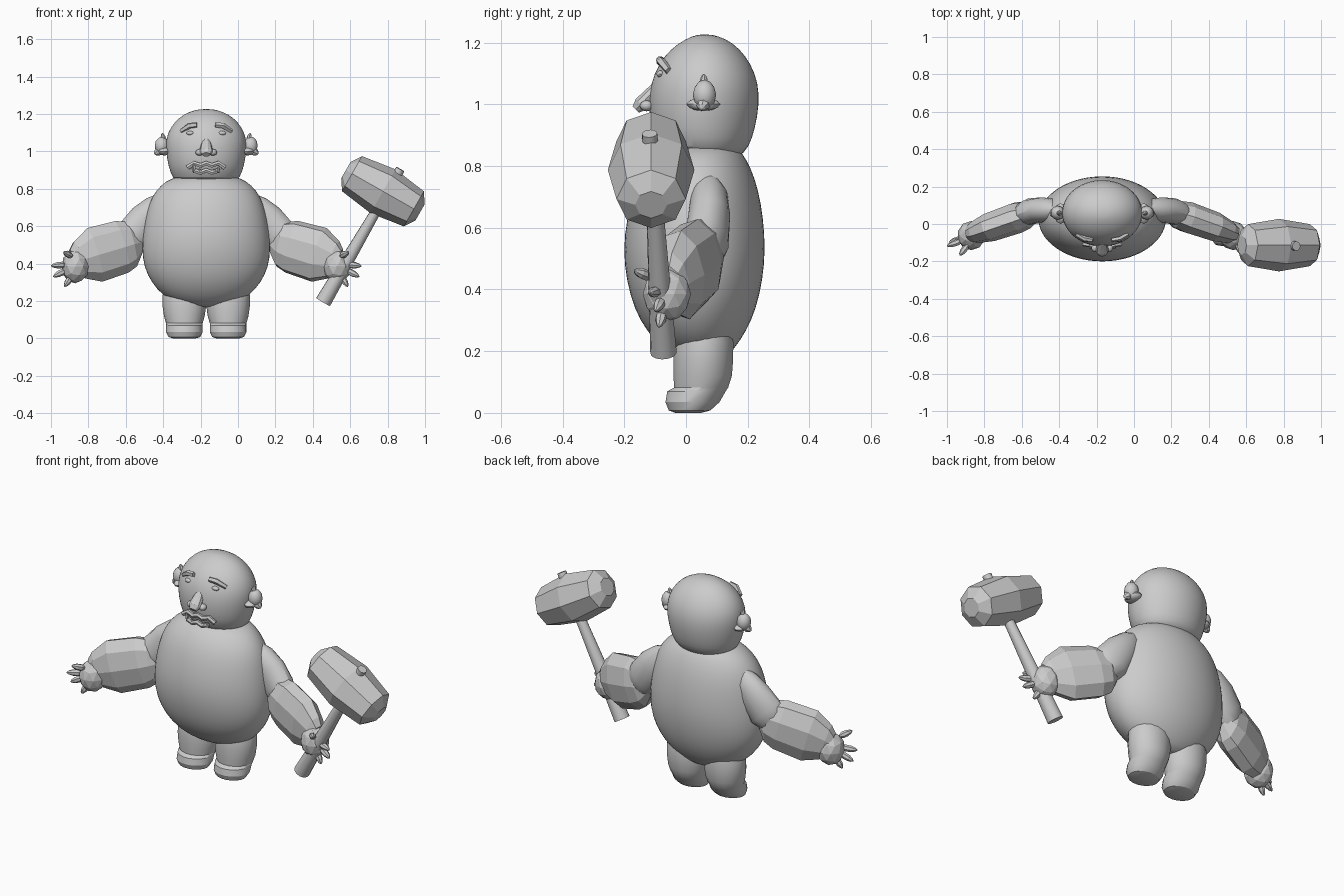
import bpy, bmesh, math
from mathutils import Vector

if "Cube" in bpy.data.objects:
    bpy.data.objects.remove(bpy.data.objects["Cube"])

CX = -0.17  # the figure stands left of centre, the mallet balances it
grey = bpy.data.materials.new("plain_grey")
grey.diffuse_color = (0.6, 0.6, 0.6, 1)
grey.use_nodes = True
grey.node_tree.nodes["Principled BSDF"].inputs["Base Color"].default_value = grey.diffuse_color


def finish(name, bm, smooth=None, subdiv=0):
    bmesh.ops.recalc_face_normals(bm, faces=bm.faces)
    me = bpy.data.meshes.new(name)
    bm.to_mesh(me)
    bm.free()
    me.materials.append(grey)
    ob = bpy.data.objects.new(name, me)
    bpy.context.collection.objects.link(ob)
    if subdiv:
        m = ob.modifiers.new("round", 'SUBSURF')
        m.levels = m.render_levels = subdiv
    if smooth:
        bpy.ops.object.select_all(action='DESELECT')
        ob.select_set(True)
        bpy.context.view_layer.objects.active = ob
        bpy.ops.object.shade_smooth_by_angle(angle=math.radians(smooth))
    return ob


def skin(name, rings, **kw):
    """Join closed rings of points and cap both ends."""
    bm = bmesh.new()
    vs = [[bm.verts.new(p) for p in r] for r in rings]
    n = len(vs[0])
    for a, b in zip(vs, vs[1:]):
        for i in range(n):
            j = (i + 1) % n
            bm.faces.new((a[i], a[j], b[j], b[i]))
    bm.faces.new(vs[0])
    bm.faces.new(vs[-1])
    return finish(name, bm, **kw)


def stack(name, x, rows, n=28, **kw):
    """Level oval rings: rows of (z, half width, y front, y back)."""
    rings = []
    for z, rx, f, b in rows:
        rings.append([(x + rx * math.cos(t), (f + b) / 2 + (b - f) / 2 * math.sin(t), z)
                      for t in (2 * math.pi * i / n for i in range(n))])
    return skin(name, rings, **kw)


def tube(name, pts, n=8, turn=0.0, **kw):
    """Oval rings along a path: pts of (x, y, z, side radius, up radius)."""
    ps = [Vector(p[:3]) for p in pts]
    rings = []
    for k, p in enumerate(pts):
        d = (ps[min(k + 1, len(ps) - 1)] - ps[max(k - 1, 0)]).normalized()
        side = d.cross(Vector((0, 0, 1)))
        side = side.normalized() if side.length > 0.05 else Vector((1, 0, 0))
        up = side.cross(d)
        rings.append([ps[k] + side * p[3] * math.cos(t) + up * p[4] * math.sin(t)
                      for t in (turn + 2 * math.pi * i / n for i in range(n))])
    return skin(name, rings, **kw)


def spike(name, base, tip, r, n=7):
    """Rounded claw or tooth."""
    a, b = Vector(base), Vector(tip)
    rows = [(*a.lerp(b, t), r * s, r * s) for t, s in
            ((0, .5), (.25, 1), (.6, .95), (.88, .55), (1, .12))]
    return tube(name, rows, n=n)


def ball(name, loc, rad, sub=2, smooth=30):
    bm = bmesh.new()
    bmesh.ops.create_icosphere(bm, subdivisions=sub, radius=1)
    for v in bm.verts:
        v.co = Vector([c + k * r for c, k, r in zip(loc, v.co, rad)])
    return finish(name, bm, smooth=smooth)


# Torso
stack("body", CX, [
    (.165, .07, .0, .11), (.19, .16, -.05, .14), (.23, .235, -.10, .175),
    (.30, .295, -.152, .215), (.38, .335, -.183, .24), (.48, .347, -.203, .257),
    (.58, .338, -.202, .257), (.68, .320, -.182, .245), (.76, .292, -.155, .225),
    (.82, .245, -.115, .198), (.86, .185, -.07, .17), (.872, .1, -.02, .13)],
    subdiv=1, smooth=30)

# Head
stack("head", CX, [
    (.82, .14, -.03, .17), (.86, .183, -.09, .205), (.92, .203, -.115, .225),
    (1.0, .217, -.123, .239), (1.07, .217, -.115, .235), (1.13, .192, -.09, .212),
    (1.18, .148, -.05, .175), (1.213, .092, .0, .13), (1.227, .03, .04, .08)],
    subdiv=1, smooth=30)

# Nose, from the bridge down to a drooping tip
tube("nose", [(CX, -.09, 1.06, .02, .02), (CX, -.118, 1.03, .03, .022),
              (CX, -.145, 1.0, .036, .026), (CX, -.163, .983, .022, .015)], n=10)
# Lips and teeth
arc = [(CX + dx, -.118 + 1.1 * dx * dx, .925 + dz, .012, .014)
       for dx, dz in ((-.1, -.012), (-.065, .012), (-.03, .0), (0, .012),
                      (.03, .0), (.065, .012), (.1, -.012))]
tube("upper_lip", arc, n=6)
tube("lower_lip", [(x, y - .006, z - .038, a, b) for x, y, z, a, b in arc[1:-1]], n=6)
for k, (dx, h) in enumerate(((-.065, .05), (-.035, .022), (.045, .022), (.065, .03))):
    spike(f"tooth_{k}", (CX + dx, -.118, .885), (CX + dx, -.13, .885 + h), .01, 5)

for s, side in ((-1, "left"), (1, "right")):
    def P(u, y, z, *r):
        return (CX + s * u, y, z, *r)

    # Face
    ball(f"{side}_nostril", P(.036, -.128, .995), (.022, .022, .018))
    tube(f"{side}_brow", [P(.05, -.086, 1.142, .012, .014), P(.09, -.080, 1.138, .014, .016),
                          P(.135, -.056, 1.108, .012, .012)], n=5)
    ball(f"{side}_eye", P(.085, -.082, 1.098), (.022, .014, .012))

    # Ear with a pointed top and a spread base
    ball(f"{side}_ear", P(.238, .06, 1.03), (.038, .038, .05))
    ball(f"{side}_ear_rim", P(.222, .056, 1.0), (.036, .055, .022))
    spike(f"{side}_ear_lobe", P(.24, .06, 1.01), P(.277, .05, .985), .022)
    spike(f"{side}_ear_point", P(.225, .058, 1.05), P(.235, .058, 1.098), .014)

    # Leg and foot with a toe ledge
    stack(f"{side}_leg", CX + s * .117, [
        (0, .06, -.035, .05), (.008, .085, -.057, .08), (.035, .098, -.068, .11),
        (.07, .098, -.062, .13), (.082, .098, -.040, .138), (.12, .109, -.042, .15),
        (.17, .116, -.042, .154), (.23, .117, -.038, .155), (.29, .1, -.02, .14),
        (.33, .05, .02, .1)], n=18, smooth=25)

    # Upper arm
    tube(f"{side}_upper_arm", [
        P(.22, .075, .76, .025, .03), P(.265, .075, .705, .06, .07),
        P(.32, .075, .64, .068, .092), P(.38, .068, .56, .07, .1),
        P(.43, .05, .52, .06, .09), P(.47, .035, .5, .03, .05)], n=16, smooth=30)
    # Heavy faceted forearm
    tube(f"{side}_forearm", [
        P(.35, .06, .515, .04, .055), P(.40, .05, .505, .075, .125),
        P(.455, .035, .49, .085, .145), P(.60, -.015, .447, .08, .152),
        P(.68, -.045, .42, .06, .105), P(.71, -.055, .41, .045, .07)], n=9, turn=.35)
    # Hand and claws
    ball(f"{side}_hand", P(.70, -.062, .385), (.075, .078, .09), sub=2, smooth=None)
    for k, (a, b) in enumerate((
            ((.72, -.115, .44), (.762, -.168, .462)),
            ((.75, -.09, .395), (.83, -.118, .388)),
            ((.75, -.08, .365), (.818, -.098, .33)),
            ((.72, -.075, .335), (.757, -.088, .277)))):
        spike(f"{side}_claw_{k}", P(*a), P(*b), .018)

# Mallet: tapered handle running through a barrel-shaped head
tube("mallet_handle", [(.455, -.073, .195, .043, .043), (.72, -.1, .65, .028, .028),
                       (.868, -.118, .905, .025, .025)], n=12, smooth=30)
ax, mid = Vector((.87, 0, -.495)), Vector((.775, -.113, .787))
tube("mallet_head", [(*(mid + ax * d), r * 1.04, r) for d, r in
                     ((-.228, .05), (-.19, .108), (0, .135), (.19, .108), (.228, .05))],
     n=8)
